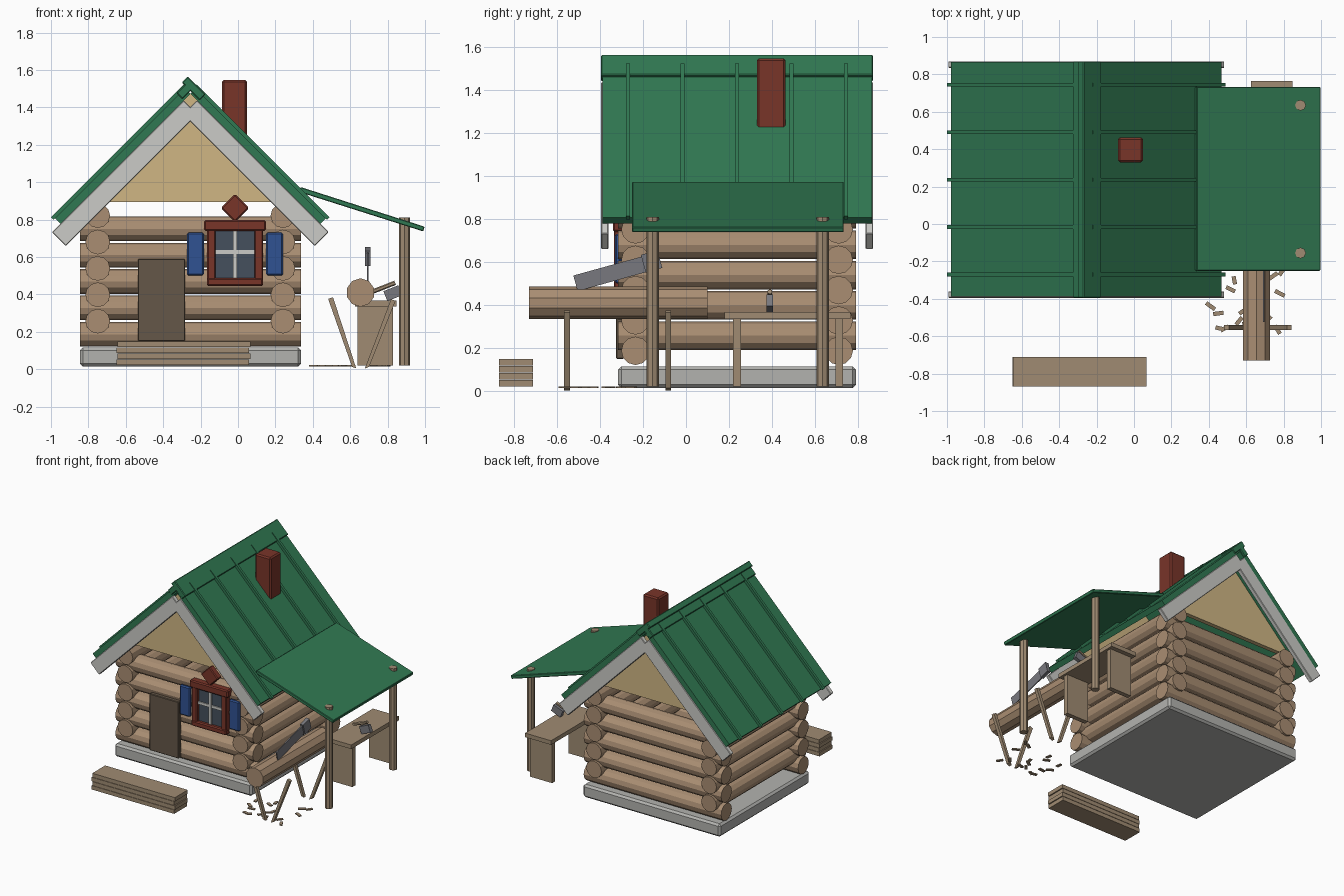
import bpy, bmesh, math, random
from mathutils import Vector, Matrix

if "Cube" in bpy.data.objects:
    bpy.data.objects.remove(bpy.data.objects["Cube"])

random.seed(4)
R2 = math.sqrt(2)
RX, RZ = -0.255, 1.473          # ridge line of the roof underside


def mat(name, rgb):
    m = bpy.data.materials.new(name)
    m.diffuse_color = (*rgb, 1)
    m.use_nodes = True
    m.node_tree.nodes["Principled BSDF"].inputs["Base Color"].default_value = m.diffuse_color
    return m


LOG = mat("log_wood", (0.40, 0.27, 0.17))
PLANK = mat("plank_wood", (0.35, 0.26, 0.17))
DOOR = mat("door_wood", (0.13, 0.095, 0.065))
GREEN = mat("roof_green", (0.03, 0.19, 0.085))
RED = mat("brick_red", (0.19, 0.035, 0.022))
BLUE = mat("shutter_blue", (0.03, 0.085, 0.29))
TAN = mat("gable_tan", (0.63, 0.47, 0.23))
WHITE = mat("trim_grey", (0.6, 0.6, 0.57))
STONE = mat("stone", (0.45, 0.45, 0.43))
GLASS = mat("glass", (0.06, 0.08, 0.11))
STEEL = mat("steel", (0.19, 0.19, 0.21))


def finish(name, bm, m, bevel=0):
    bmesh.ops.recalc_face_normals(bm, faces=bm.faces)
    me = bpy.data.meshes.new(name)
    bm.to_mesh(me)
    bm.free()
    o = bpy.data.objects.new(name, me)
    bpy.context.collection.objects.link(o)
    me.materials.append(m)
    if bevel:
        b = o.modifiers.new("bevel", "BEVEL")
        b.width, b.segments = bevel, 1
    return o


def box(name, x, y, z, m, bevel=0, rot=None):
    """Box from (min, max) ranges, optionally turned about its centre."""
    bm = bmesh.new()
    size = [r[1] - r[0] for r in (x, y, z)]
    mid = Vector([(r[0] + r[1]) / 2 for r in (x, y, z)])
    turn = Matrix.Rotation(rot[0], 4, rot[1]) if rot else Matrix()
    bmesh.ops.create_cube(bm, size=1, matrix=Matrix.Translation(mid) @ turn @ Matrix.Diagonal((*size, 1)))
    return finish(name, bm, m, bevel)


def rod(name, a, b, r, m, sides=12, taper=1.0):
    a, b = Vector(a), Vector(b)
    bm = bmesh.new()
    q = (b - a).to_track_quat("Z", "Y").to_matrix().to_4x4()
    bmesh.ops.create_cone(bm, cap_ends=True, segments=sides, radius1=r, radius2=r * taper,
                          depth=(b - a).length, matrix=Matrix.Translation((a + b) / 2) @ q)
    return finish(name, bm, m)


def prism(name, pts, y, m, bevel=0):
    """Extrude an x-z outline along y."""
    bm = bmesh.new()
    f = bm.faces.new([bm.verts.new((px, y[0], pz)) for px, pz in pts])
    g = bmesh.ops.extrude_face_region(bm, geom=[f])
    bmesh.ops.translate(bm, vec=(0, y[1] - y[0], 0),
                        verts=[v for v in g["geom"] if isinstance(v, bmesh.types.BMVert)])
    return finish(name, bm, m, bevel)


def slope(name, s, d, n, y, m, bevel=0):
    """Board lying on a 45 degree roof side: d down the slope, n above the underside."""
    pts = [(RX + s * (a + b) / R2, RZ - (a - b) / R2)
           for a, b in ((d[0], n[0]), (d[1], n[0]), (d[1], n[1]), (d[0], n[1]))]
    return prism(name, pts, y, m, bevel)


# foundation slab
box("foundation", (-0.845, 0.337), (-0.316, 0.79), (0.015, 0.115), STONE, 0.015)

# interlocking log walls
for i in range(5):
    z = 0.257 + 0.141 * i
    for x in (-0.75, 0.24):
        rod("side_wall_log", (x, -0.316, z), (x, 0.79, z), 0.066, LOG)
    z -= 0.07
    for y in (-0.235, 0.71):
        rod("cross_wall_log", (-0.845, y, z), (0.337, y, z), 0.066, LOG)

# gables
for y in (-0.25, 0.69):
    prism("gable", [(RX - 0.58, 0.893), (RX + 0.58, 0.893), (RX, RZ)], (y, y + 0.035), TAN)

# main roof: panels, ribs, bargeboards
for s in (-1, 1):
    slope("roof_panel", s, (0, 0.983), (0, 0.04), (-0.388, 0.865), GREEN)
    for i in range(5):
        y = -0.27 + 0.2535 * i
        slope("roof_rib", s, (-0.01, 0.994), (0.04, 0.06), (y - 0.01, y + 0.01), GREEN)
    for y in (-0.395, 0.835):
        slope("bargeboard", s, (0.05, 1.047), (-0.105, 0), (y, y + 0.035), WHITE, 0.004)
slope("ridge_cap_left", -1, (-0.04, 0.05), (0.01, 0.055), (-0.395, 0.87), GREEN, 0.005)
slope("ridge_cap_right", 1, (-0.075, 0.06), (0.01, 0.055), (-0.395, 0.87), GREEN, 0.005)

# chimney
box("chimney", (-0.086, 0.048), (0.33, 0.463), (1.1, 1.547), RED, 0.01)

# door
box("door", (-0.535, -0.283), (-0.325, -0.29), (0.15, 0.59), DOOR, 0.004)

# window with frame, muntins, shutters and diamond ornament
wx = -0.016
box("window_glass", (wx - 0.12, wx + 0.12), (-0.312, -0.29), (0.47, 0.76), GLASS)
box("window_head", (wx - 0.165, wx + 0.165), (-0.34, -0.28), (0.74, 0.797), RED, 0.008)
box("window_sill", (wx - 0.15, wx + 0.15), (-0.34, -0.28), (0.445, 0.488), RED, 0.008)
box("muntin_upright", (wx - 0.011, wx + 0.011), (-0.322, -0.3), (0.485, 0.745), WHITE)
box("muntin_bar", (wx - 0.11, wx + 0.11), (-0.32, -0.3), (0.617, 0.638), WHITE)
for s in (-1, 1):
    c = wx + s * 0.126
    box("window_jamb", (c - 0.023, c + 0.023), (-0.335, -0.28), (0.47, 0.75), RED, 0.006)
    c = wx + s * 0.212
    box("shutter", (c - 0.045, c + 0.045), (-0.33, -0.3), (0.5, 0.73), BLUE, 0.008)
box("diamond_ornament", (wx - 0.053, wx + 0.053), (-0.33, -0.28), (0.809, 0.915), RED, 0.006,
    (math.pi / 4, "Y"))

# lean-to roof on two posts
prism("lean_to_roof", [(0.325, 0.948), (0.99, 0.737), (0.998, 0.762), (0.335, 0.974)],
      (-0.25, 0.733), GREEN, 0.004)
for y in (-0.155, 0.635):
    rod("lean_to_post", (0.89, y, 0.02), (0.89, y, 0.81), 0.029, PLANK, 8)

# workbench
box("bench_top", (0.625, 0.848), (0.18, 0.765), (0.335, 0.367), PLANK)
for y in (0.237, 0.712):
    box("bench_leg", (0.64, 0.83), (y - 0.018, y + 0.018), (0.02, 0.34), PLANK)

# hammer on the bench
rod("hammer_handle", (0.72, 0.39, 0.415), (0.84, 0.39, 0.462), 0.012, PLANK, 6)
box("hammer_head", (0.785, 0.87), (0.375, 0.405), (0.378, 0.435), STEEL, 0, (-0.38, "Y"))

# log resting on splayed sawhorse legs
rod("work_log", (0.655, -0.73, 0.41), (0.655, 0.1, 0.41), 0.076, LOG, 10)
for y in (-0.553, -0.082):
    prism("sawhorse_leg_left", [(0.61, 0.012), (0.632, 0.005), (0.508, 0.385), (0.482, 0.376)],
          (y - 0.013, y + 0.013), PLANK)
    prism("sawhorse_leg_right", [(0.678, 0.003), (0.702, 0.014), (0.842, 0.365), (0.818, 0.375)],
          (y - 0.013, y + 0.013), PLANK)

# saw standing in the log
box("saw_blade", (0.69, 0.698), (-0.52, -0.17), (0.51, 0.585), STEEL, 0, (0.27, "X"))
box("saw_handle", (0.68, 0.708), (-0.2, -0.12), (0.56, 0.645), STEEL, 0, (0.27, "X"))

# stacked planks
for i in range(4):
    z = 0.022 + 0.0325 * i
    dx = 0.006 * (i % 2)
    box("stacked_plank", (-0.65 + dx, 0.06 + dx), (-0.87, -0.712), (z, z + 0.03), PLANK)

# wood chips on the ground
for i in range(16):
    x, y = random.uniform(0.38, 0.82), random.uniform(-0.6, -0.2)
    w = random.uniform(0.018, 0.03)
    box("wood_chip", (x - w, x + w), (y - 0.011, y + 0.011), (0.014, 0.022), PLANK, 0,
        (random.uniform(0, math.pi), "Z"))
